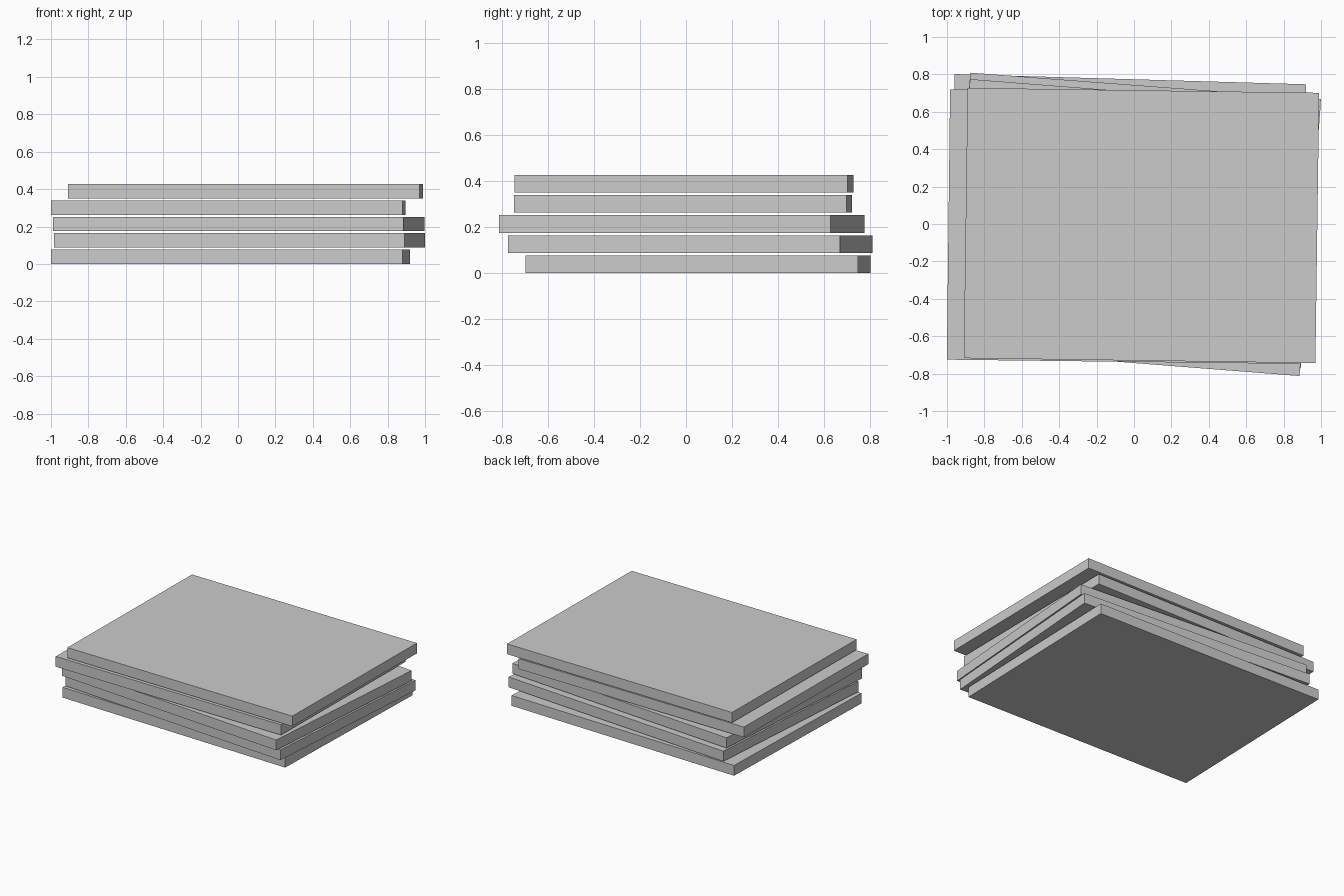
import bpy
from mathutils import Matrix

cube = bpy.data.objects.get("Cube")
if cube:
    bpy.data.objects.remove(cube, do_unlink=True)

WIDTH, DEPTH, THICK, PITCH = 1.88, 1.445, 0.077, 0.0875

# One plain grey for every slab
grey = bpy.data.materials.new("light_grey")
grey.use_nodes = True
colour = (0.6, 0.6, 0.6, 1.0)
grey.diffuse_color = colour
grey.node_tree.nodes["Principled BSDF"].inputs["Base Color"].default_value = colour


def add_slab(name, level, x, y, turn):
    """Flat box at its level in the stack, shifted and turned about z."""
    bpy.ops.mesh.primitive_cube_add(size=1)
    slab = bpy.context.object
    slab.name = name
    slab.data.transform(Matrix.Diagonal((WIDTH, DEPTH, THICK, 1)))
    slab.location = (x, y, level * PITCH + THICK / 2)
    slab.rotation_euler.z = turn
    slab.data.materials.append(grey)


# Loose stack from the bottom up: x, y, turn
placements = {
    "bottom_slab": (-0.04, 0.052, -0.029),
    "second_slab": (0.008, 0.018, -0.075),
    "middle_slab": (0.004, -0.019, -0.078),
    "fourth_slab": (-0.052, -0.014, -0.012),
    "top_slab": (0.04, -0.008, -0.014),
}
for level, (name, place) in enumerate(placements.items()):
    add_slab(name, level, *place)
